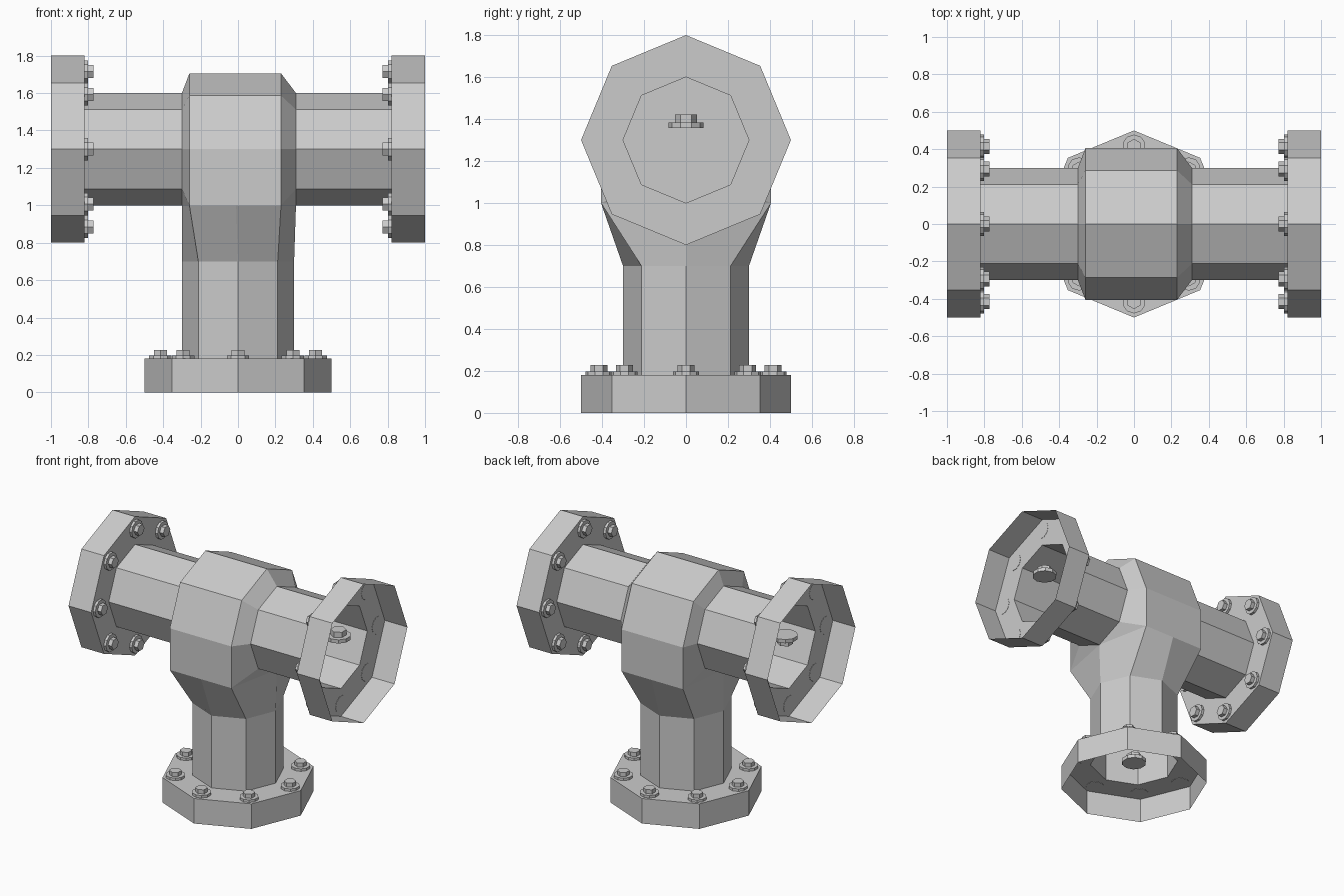
import bpy, bmesh
from math import pi, cos, sin
from mathutils import Matrix, Vector

if "Cube" in bpy.data.objects:
    bpy.data.objects.remove(bpy.data.objects["Cube"])

CZ = 1.3  # height of the horizontal pipe axis


def finish(bm, name):
    bmesh.ops.remove_doubles(bm, verts=bm.verts, dist=1e-5)
    bmesh.ops.recalc_face_normals(bm, faces=bm.faces)
    me = bpy.data.meshes.new(name)
    bm.to_mesh(me)
    bm.free()
    ob = bpy.data.objects.new(name, me)
    bpy.context.collection.objects.link(ob)
    return ob


def ring(bm, pts):
    return [bm.verts.new(p) for p in pts]


def bridge(bm, a, b):
    n = len(a)
    for i in range(n):
        j = (i + 1) % n
        bm.faces.new((a[i], a[j], b[j], b[i]))


def oct_x(x, r):
    # octagon around the x axis, starting at the top corner
    return [(x, r * sin(i * pi / 4), CZ + r * cos(i * pi / 4)) for i in range(8)]


def oct_z(z, r):
    return [(r * cos(i * pi / 4), r * sin(i * pi / 4), z) for i in range(8)]


# tee body: hub, side pipes and stem as one shell
bm = bmesh.new()
R = 0.405
hubs, bottoms = {}, {}
for s, xh, xp in ((1, 0.23, 0.31), (-1, -0.26, -0.30)):
    d = R * 0.7071
    hub = ring(bm, [(xh, 0, CZ + R), (xh, d, CZ + d), (xh, R, CZ), (xh, R, 1.0),
                    (xh, -R, 1.0), (xh, -R, CZ), (xh, -d, CZ + d)])
    pipe = ring(bm, oct_x(xp, 0.3))
    mouth = ring(bm, oct_x(s * 0.82, 0.3))
    bridge(bm, pipe, mouth)
    # shoulder between hub and pipe
    for h, p in ((0, 0), (1, 1), (2, 2)):
        bm.faces.new((hub[h], hub[h + 1], pipe[p + 1], pipe[p]))
    for h, p in ((4, 5), (5, 6)):
        bm.faces.new((hub[h], hub[h + 1], pipe[p + 1], pipe[p]))
    bm.faces.new((hub[6], hub[0], pipe[0], pipe[7]))
    bm.faces.new((hub[3], pipe[4], pipe[3]))
    bm.faces.new((hub[4], pipe[5], pipe[4]))
    hubs[s], bottoms[s] = hub, pipe[4]
mid = {s: bm.verts.new((-0.01, s * R, 1.0)) for s in (1, -1)}
a, b = hubs[1], hubs[-1]
for i, j in ((0, 1), (1, 2), (4, 5), (5, 6), (6, 0)):
    if (i, j) != (4, 5):
        bm.faces.new((a[i], a[j], b[j], b[i]))
bm.faces.new((a[2], a[3], mid[1], b[3], b[2]))
bm.faces.new((a[5], a[4], mid[-1], b[4], b[5]))
collar = [bottoms[1], a[3], mid[1], b[3], bottoms[-1], b[4], mid[-1], a[4]]
stem_top = ring(bm, oct_z(0.7, 0.3))
stem_low = ring(bm, oct_z(0.18, 0.3))
bridge(bm, collar, stem_top)
bridge(bm, stem_top, stem_low)
finish(bm, "tee_body")

# inner walls closing the side pipes at the hub
for name, x in (("right_inner_wall", 0.30), ("left_inner_wall", -0.29)):
    bm = bmesh.new()
    bm.faces.new(ring(bm, oct_x(x, 0.3)))
    finish(bm, name)


def add_bolt(bm, m, k=1.0):
    # washer with a hexagonal head
    for n, r, z0, z1 in ((10, 0.063, -0.002, 0.018), (6, 0.04, 0.018, 0.047)):
        bmesh.ops.create_cone(bm, cap_ends=True, segments=n, radius1=r * k, radius2=r * k,
                              depth=(z1 - z0) * k,
                              matrix=m @ Matrix.Translation((0, 0, (z0 + z1) / 2 * k)))


# flanges: open-ended octagonal cups, each with eight bolts
places = {
    "bottom": Matrix.Identity(4),
    "right": Matrix.Translation((1, 0, CZ)) @ Matrix.Rotation(-pi / 2, 4, 'Y'),
    "left": Matrix.Translation((-1, 0, CZ)) @ Matrix.Rotation(pi / 2, 4, 'Y'),
}
for side, m in places.items():
    bm = bmesh.new()
    rings = [ring(bm, oct_z(z, r)) for z, r in ((0, 0.5), (0.18, 0.5), (0.18, 0.3))]
    bridge(bm, rings[0], rings[1])
    bridge(bm, rings[1], rings[2])
    bm.transform(m)
    finish(bm, side + "_flange")

    bm = bmesh.new()
    for i in range(8):
        t = i * pi / 4
        add_bolt(bm, m @ Matrix.Translation((0.415 * cos(t), 0.415 * sin(t), 0.18)))
    finish(bm, side + "_flange_bolts")

# loose bolts inside the pipe mouths
flip = Matrix.Rotation(pi, 4, 'X')
for name, p, rot in (("right_inner_bolt", (0.80, 0, 1.36), Matrix.Identity(4)),
                     ("left_inner_bolt", (-0.79, 0, 1.38), flip),
                     ("bottom_inner_bolt", (0, 0, 0.18), Matrix.Identity(4))):
    bm = bmesh.new()
    add_bolt(bm, Matrix.Translation(Vector(p)) @ rot, 1.32)
    finish(bm, name)
